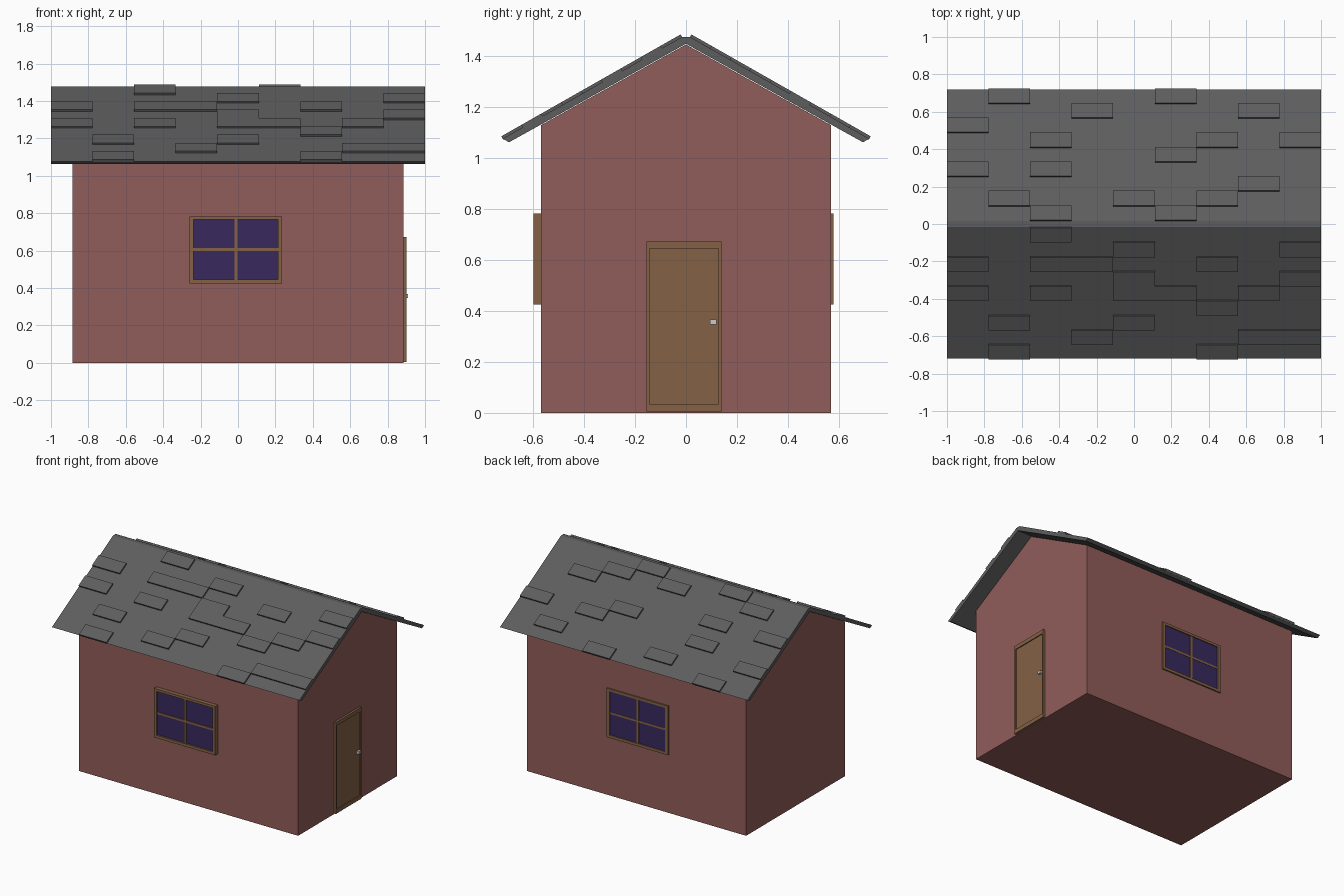
import bpy, bmesh
from mathutils import Vector

if "Cube" in bpy.data.objects:
    bpy.data.objects.remove(bpy.data.objects["Cube"])


def material(name, rgb):
    m = bpy.data.materials.new(name)
    m.diffuse_color = (*rgb, 1)
    m.use_nodes = True
    m.node_tree.nodes["Principled BSDF"].inputs["Base Color"].default_value = m.diffuse_color
    return m


BRICK = material("brick_red", (0.28, 0.11, 0.10))
SLATE = material("slate_grey", (0.11, 0.11, 0.11))
WOOD = material("wood_brown", (0.23, 0.12, 0.06))
GLASS = material("glass_purple", (0.04, 0.022, 0.11))


def finish(name, bm, mat=None):
    bmesh.ops.recalc_face_normals(bm, faces=bm.faces)
    mesh = bpy.data.meshes.new(name)
    bm.to_mesh(mesh)
    bm.free()
    ob = bpy.data.objects.new(name, mesh)
    bpy.context.collection.objects.link(ob)
    if mat:
        mesh.materials.append(mat)
    return ob


def add_box(bm, lo, hi):
    vs = bmesh.ops.create_cube(bm, size=1)["verts"]
    for v in vs:
        v.co = [(a + b) / 2 + c * (b - a) for a, b, c in zip(lo, hi, v.co)]


def box(name, lo, hi, mat=None):
    bm = bmesh.new()
    add_box(bm, lo, hi)
    return finish(name, bm, mat)


def prism(name, profile, half, mat):
    # Extrude a (y, z) profile along x
    bm = bmesh.new()
    face = bm.faces.new([bm.verts.new((-half, y, z)) for y, z in profile])
    ext = bmesh.ops.extrude_face_region(bm, geom=[face])["geom"]
    for v in ext:
        if isinstance(v, bmesh.types.BMVert):
            v.co.x = half
    bmesh.ops.triangulate(bm, faces=[f for f in bm.faces if len(f.verts) > 4])
    return finish(name, bm, mat)


def frame(name, outer, inner, place, d0, d1, mat):
    # Rectangular ring in (u, v), extruded from depth d0 to d1
    def ring(r, d, bm):
        u0, v0, u1, v1 = r
        return [bm.verts.new(place(u, v, d)) for u, v in
                ((u0, v0), (u1, v0), (u1, v1), (u0, v1))]
    bm = bmesh.new()
    loops = [ring(outer, d0, bm), ring(outer, d1, bm),
             ring(inner, d1, bm), ring(inner, d0, bm)]
    for k in range(4):
        a, b = loops[k], loops[(k + 1) % 4]
        for i in range(4):
            j = (i + 1) % 4
            bm.faces.new((a[i], a[j], b[j], b[i]))
    return finish(name, bm, mat)


# Walls with gable ends
prism("walls", [(-0.57, 0), (0.57, 0), (0.57, 1.13), (0, 1.447), (-0.57, 1.13)],
      0.885, BRICK)

# Roof slab
RIDGE, EAVE = Vector((0, 0.016, 1.477)), Vector((0, 0.72, 1.077))
prism("roof", [(-0.72, 1.077), (-0.016, 1.477), (0.016, 1.477), (0.72, 1.077),
               (0.695, 1.063), (0, 1.45), (-0.695, 1.063)], 1.0, SLATE)

# Raised shingles: columns per row, from ridge to eave
FRONT = ["2", "48", "0236", "48", "02457", "6", "14", "378", "16"]
BACK = ["25", "146", "7", "02", "5", "268", "0", "37", "15"]


def shingles(name, rows, side):
    bm = bmesh.new()
    slope = (EAVE - RIDGE) / 9
    normal = Vector((0, -slope.z, slope.y)).normalized()
    for r, cols in enumerate(rows):
        for c in map(int, cols):
            top = RIDGE + slope * r
            x = Vector((-1 + c * 2 / 9, 0, 0))
            w = Vector((2 / 9, 0, 0))
            quad = [top + x, top + x + w, top + x + w + slope, top + x + slope]
            low = [bm.verts.new(p - normal * 0.004) for p in quad]
            high = [bm.verts.new(p + normal * 0.011) for p in quad]
            bm.faces.new(low)
            bm.faces.new(high[::-1])
            for i in range(4):
                j = (i + 1) % 4
                bm.faces.new((low[i], high[i], high[j], low[j]))
    for v in bm.verts:
        v.co.y *= side
    finish(name, bm, SLATE)


shingles("front_shingles", FRONT, -1)
shingles("back_shingles", BACK, 1)


# Windows: frame, glazing bars and glass
def window(name, side, depth, glass):
    def place(u, v, d):
        return (u, side * d, v)

    def slab(part, x0, x1, z0, z1, d, mat):
        ys = sorted((side * 0.56, side * d))
        box(f"{name}_{part}", (x0, ys[0], z0), (x1, ys[1], z1), mat)

    frame(name + "_frame", (-0.26, 0.425, 0.236, 0.783),
          (-0.237, 0.445, 0.213, 0.765), place, 0.56, depth, WOOD)
    slab("glass", -0.24, 0.216, 0.44, 0.77, glass, GLASS)
    slab("upright_bar", -0.02, -0.004, 0.44, 0.77, depth - 0.004, WOOD)
    slab("cross_bar", -0.24, 0.216, 0.598, 0.613, depth - 0.005, WOOD)


window("front_window", -1, 0.60, 0.588)
window("back_window", 1, 0.58, 0.573)

# Door: frame, recessed panel and handle
frame("door_frame", (-0.155, 0.005, 0.139, 0.673), (-0.143, 0.034, 0.127, 0.645),
      lambda u, v, d: (d, u, v), 0.875, 0.90, WOOD)
box("door_panel", (0.875, -0.145, 0.03), (0.893, 0.129, 0.648), WOOD)
box("door_handle", (0.89, 0.095, 0.347), (0.91, 0.119, 0.367))
